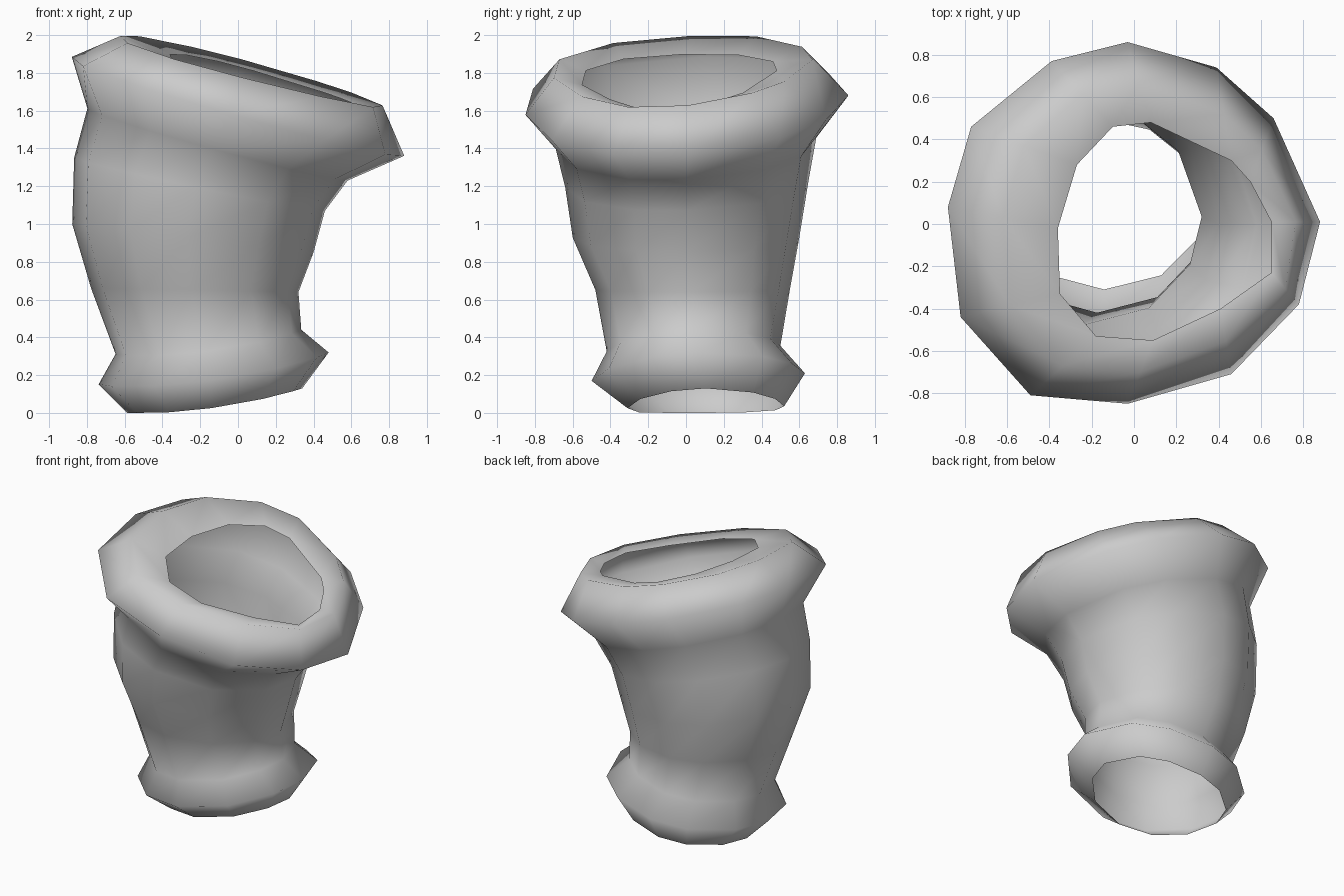
import bpy, bmesh
from math import cos, sin, radians

if "Cube" in bpy.data.objects:
    bpy.data.objects.remove(bpy.data.objects["Cube"])

# Direction of the twelve lengthwise edge lines
ANGLES = [radians(a) for a in (0, 37, 62, 92, 117, 149, 175, 208, 239, 268, 303, 334)]

# Body rings, bottom to top:
# x left, z left, x right, z right, y front, y back, rise to the back, bend
RINGS = [
    (-0.59, 0.00, 0.34, 0.13, -0.31, 0.52, 0.01, 2.0),   # bottom opening
    (-0.74, 0.15, 0.48, 0.32, -0.50, 0.63, 0.04, 2.0),   # foot bulge
    (-0.65, 0.31, 0.335, 0.44, -0.42, 0.50, 0.03, 2.0),  # waist
    (-0.78, 0.66, 0.32, 0.64, -0.48, 0.55, 0.00, 1.0),
    (-0.88, 1.00, 0.40, 0.85, -0.60, 0.60, 0.00, 1.0),
    (-0.87, 1.35, 0.46, 1.07, -0.64, 0.65, 0.04, 1.0),
    (-0.80, 1.61, 0.58, 1.23, -0.69, 0.69, 0.06, 1.0),   # neck under rim
]

# Plan outlines of the flared rim
OUTER = [(.88, .01), (.66, .50), (.39, .74), (-.03, .86), (-.39, .77), (-.77, .46),
         (-.88, .08), (-.82, -.44), (-.49, -.81), (-.03, -.85), (.46, -.71), (.78, -.38)]
INNER = [(.65, .01), (.55, .20), (.46, .30), (.08, .48), (-.10, .46), (-.27, .28),
         (-.36, -.02), (-.35, -.33), (-.18, -.53), (.09, -.55), (.41, -.40), (.65, -.23)]
CREST = [((a + c) / 2, (b + d) / 2) for (a, b), (c, d) in zip(OUTER, INNER)]


def body_ring(x0, z0, x1, z1, y0, y1, rise, bend):
    pts = []
    for a in ANGLES:
        t = ((1 + cos(a)) / 2) ** bend
        pts.append(((x0 + x1) / 2 + (x1 - x0) / 2 * cos(a),
                    (y0 + y1) / 2 + (y1 - y0) / 2 * sin(a),
                    max(0, z0 + (z1 - z0) * t + rise / 2 * sin(a))))
    return pts


def tilted(outline, z, sx, sy):
    return [(x, y, z + sx * x + sy * y) for x, y in outline]


rings = [body_ring(*r) for r in RINGS]
rings += [tilted(OUTER, 1.62, -0.295, 0.06),
          tilted(CREST, 1.83, -0.265, 0.07),
          tilted(INNER, 1.80, -0.275, 0.07)]

# Open tube with rims curled inward at both ends
bm = bmesh.new()
loops = [[bm.verts.new(p) for p in ring] for ring in rings]
n = len(ANGLES)
for low, high in zip(loops, loops[1:]):
    for i in range(n):
        j = (i + 1) % n
        bm.faces.new((low[i], low[j], high[j], high[i]))
for f in bm.faces:
    f.smooth = True
mesh = bpy.data.meshes.new("flared_tube")
bm.to_mesh(mesh)
bm.free()
obj = bpy.data.objects.new("flared_tube", mesh)
bpy.context.collection.objects.link(obj)
